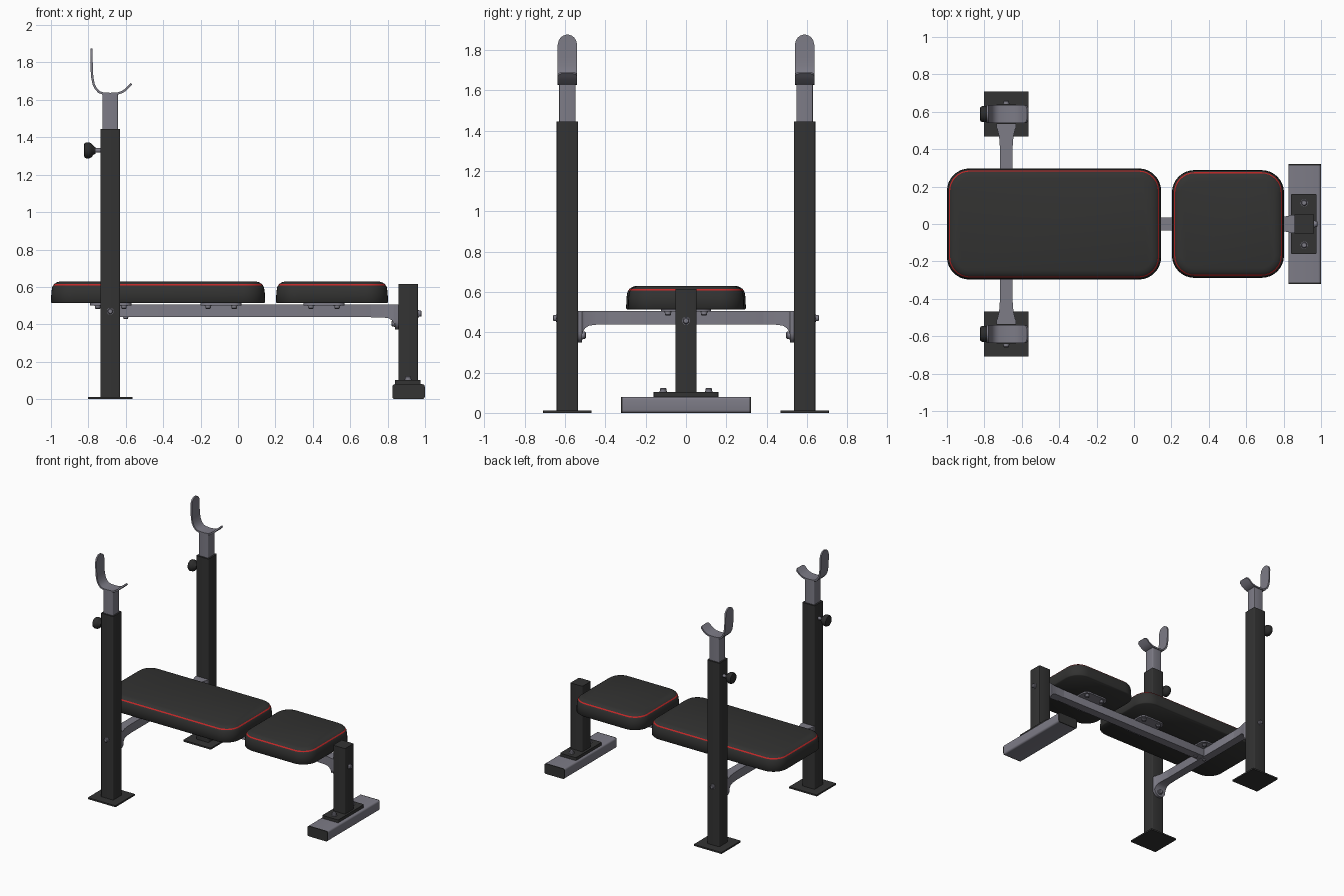
import bpy, bmesh, math
from mathutils import Vector

if "Cube" in bpy.data.objects:
    bpy.data.objects.remove(bpy.data.objects["Cube"])


def material(name, rgb):
    m = bpy.data.materials.new(name)
    m.diffuse_color = (*rgb, 1)
    m.use_nodes = True
    m.node_tree.nodes["Principled BSDF"].inputs["Base Color"].default_value = m.diffuse_color
    return m


DARK = material("dark paint", (0.033, 0.033, 0.033))
PAD = material("pad vinyl", (0.032, 0.032, 0.031))
GREY = material("grey metal", (0.205, 0.2, 0.24))
RED = material("red piping", (0.55, 0.02, 0.02))
BLACK = material("knob plastic", (0.025, 0.025, 0.025))


def rounded(hx, hy, r, n=6):
    """Rounded rectangle outline, counter-clockwise."""
    pts = []
    for k, (sx, sy) in enumerate(((1, 1), (-1, 1), (-1, -1), (1, -1))):
        for i in range(n + 1):
            a = math.pi / 2 * (k + i / n)
            pts.append((sx * (hx - r) + r * math.cos(a), sy * (hy - r) + r * math.sin(a)))
    return pts


def loft(name, rings, mat, band=None, angle=35):
    """Skin closed rings of equal length, capped; band = (ring index, material)."""
    bm = bmesh.new()
    rows = [[bm.verts.new(p) for p in ring] for ring in rings]
    n = len(rows[0])
    for j in range(len(rows) - 1):
        for i in range(n):
            k = (i + 1) % n
            f = bm.faces.new((rows[j][i], rows[j][k], rows[j + 1][k], rows[j + 1][i]))
            if band and band[0] == j:
                f.material_index = 1
    bm.faces.new(rows[0])
    bm.faces.new(rows[-1])
    bmesh.ops.recalc_face_normals(bm, faces=bm.faces)
    me = bpy.data.meshes.new(name)
    bm.to_mesh(me)
    bm.free()
    me.materials.append(mat)
    if band:
        me.materials.append(band[1])
    me.shade_smooth()
    me.set_sharp_from_angle(angle=math.radians(angle))
    ob = bpy.data.objects.new(name, me)
    bpy.context.collection.objects.link(ob)
    return ob


def box(name, x0, x1, y0, y1, z0, z1, mat, r=0.006):
    c = rounded((x1 - x0) / 2, (y1 - y0) / 2, r, 3)
    mx, my = (x0 + x1) / 2, (y0 + y1) / 2
    return loft(name, [[(mx + x, my + y, z) for x, y in c] for z in (z0, z1)], mat)


def turned(name, base, axis, profile, mat, n=20):
    """Round part: profile is (distance along axis, radius)."""
    q = Vector((0, 0, 1)).rotation_difference(Vector(axis))
    ring = [(math.cos(2 * math.pi * i / n), math.sin(2 * math.pi * i / n)) for i in range(n)]
    return loft(name, [[Vector(base) + q @ Vector((r * x, r * y, d)) for x, y in ring]
                       for d, r in profile], mat)


def bolt(name, base, axis, r=0.017, h=0.02):
    return turned(name, base, axis, [(0, r * 1.1), (h * .25, r * 1.1), (h * .26, r * .9),
                                     (h * .8, r * .9), (h, r * .65)], GREY, 14)


# Padded cushions with a red piping ring
def pad(name, x0, x1, hy):
    levels = [(0.006, .513), (0, .519), (.002, .57), (.006, .597), (.011, .607),
              (.017, .615), (.03, .624), (.05, .63)]
    hx, mx = (x1 - x0) / 2, (x0 + x1) / 2
    loft(name, [[(mx + x, y, z) for x, y in rounded(hx - d, hy - d, .12 - d, 8)]
                for d, z in levels], PAD, (4, RED), 50)


pad("back_pad", -1, .145, .297)
pad("seat_pad", .203, .802, .288)

# Mounting plates and bolts beneath the cushions
for label, px in (("rear", -.68), ("middle", -.09), ("seat", .46)):
    loft(label + "_pad_plate", [[(px + x, y, z) for x, y in rounded(.11, .125, .04)]
                                for z in (.502, .515)], GREY)
    for dx in (-.07, .07):
        for y in (-.09, .09):
            bolt(label + "_pad_bolt", (px + dx, y, .503), (0, 0, -1))


# Beam end flaring down into a round-bottomed flange; at(u, v, z) places it
def flared_end(name, at, end, narrow, wide, low):
    secs = [(end - .15, narrow, .437), (end - .09, narrow + .003, .437),
            (end - .055, narrow + (wide - narrow) * .4, .433),
            (end - .035, narrow + (wide - narrow) * .7, .42),
            (end - .025, wide * .93, .405), (end - .02, wide, .39)]
    loft(name, [[at(u, w, .505), at(u, -w, .505), at(u, -w, b), at(u, w, b)]
                for u, w, b in secs], GREY)
    arc = [(wide * math.cos(a), low + wide + wide * math.sin(a))
           for a in (math.pi + math.pi * i / 14 for i in range(15))]
    out = [(wide, .505), (-wide, .505)] + arc
    loft(name + "_flange", [[at(u, v, z) for v, z in out] for u in (end - .02, end)], GREY)


# Long beam, cross beam
UX, UY = -.683, .588
box("main_beam", UX, .78, -.034, .034, .44, .505, GREY)
box("cross_beam", UX - .033, UX + .033, -.42, .42, .437, .505, GREY)
flared_end("main_beam_end", lambda u, v, z: (u, v, z), .86, .034, .048, .372)
bolt("main_beam_bolt", (.84, 0, .405), (-1, 0, 0))
for x in (-.6, -.683):
    bolt("beam_joint_bolt", (x, 0, .44), (0, 0, -1), .014, .012)

# Saddle path in x,z: tall back, curved bottom, short front lip
HOOK = [(-.783, 1.875), (-.783, 1.871), (-.783, 1.861), (-.783, 1.847), (-.783, 1.827),
        (-.782, 1.76), (-.779, 1.72), (-.772, 1.685), (-.76, 1.66), (-.742, 1.641), (-.72, 1.634),
        (-.683, 1.632), (-.645, 1.634), (-.62, 1.642), (-.6, 1.655), (-.583, 1.672),
        (-.575, 1.68), (-.569, 1.686)]
WIDTH = [.006, .02, .034, .043] + [.048] * 12 + [.044, .03]


def saddle(name, cy):
    rings = []
    for i, (x, z) in enumerate(HOOK):
        a, b = HOOK[max(i - 1, 0)], HOOK[min(i + 1, len(HOOK) - 1)]
        t = Vector((b[0] - a[0], b[1] - a[1])).normalized() * .006
        nx, nz, w = -t.y, t.x, WIDTH[i]
        rings.append([(x + nx, cy - w, z + nz), (x + nx, cy + w, z + nz),
                      (x - nx, cy + w, z - nz), (x - nx, cy - w, z - nz)])
    loft(name, rings, GREY, angle=40)


# Both rack sides
for s, side in ((-1, "front"), (1, "rear")):
    cy = s * UY
    box(side + "_upright", UX - .053, UX + .053, cy - .053, cy + .053, .008, 1.445, DARK)
    box(side + "_floor_plate", -.802, -.563, cy - .12, cy + .12, 0, .012, DARK, .003)
    box(side + "_inner_post", UX - .041, UX + .041, cy - .041, cy + .041, 1.4, 1.63, GREY)
    saddle(side + "_bar_saddle", cy)
    turned(side + "_knob_shaft", (UX - .05, cy, 1.33), (-1, 0, 0), [(0, .012), (.05, .012)], GREY)
    turned(side + "_knob", (-.763, cy, 1.33), (-1, 0, 0),
           [(0, .018), (.008, .022), (.02, .036), (.03, .042), (.048, .043), (.058, .038),
            (.061, .025)], BLACK)
    flared_end(side + "_cross_end", lambda u, v, z: (UX + v, s * u, z), .535, .033, .052, .348)
    bolt(side + "_inner_bolt", (UX, s * .516, .385), (0, -s, 0), .02)
    bolt(side + "_outer_bolt", (UX, s * .64, .47), (0, s, 0))

# Foot end: leg, plate, foot tube with end caps
box("front_leg", .858, .962, -.053, .053, .1, .615, DARK)
box("leg_plate", .84, .977, -.16, .16, .08, .103, DARK)
bolt("leg_bolt", (.962, 0, .457), (1, 0, 0), .018)
tube = [(.912 + x, .04 + z) for x, z in rounded(.087, .04, .014, 4)]
loft("foot_tube", [[(x, y, z) for x, z in tube] for y in (-.314, .314)], GREY)
for s in (-1, 1):
    loft("foot_end_cap", [[(x, y * s, z) for x, z in tube] for y in (.314, .322)], DARK)
    bolt("plate_bolt", (.91, s * .113, .102), (0, 0, 1), .018, .022)
